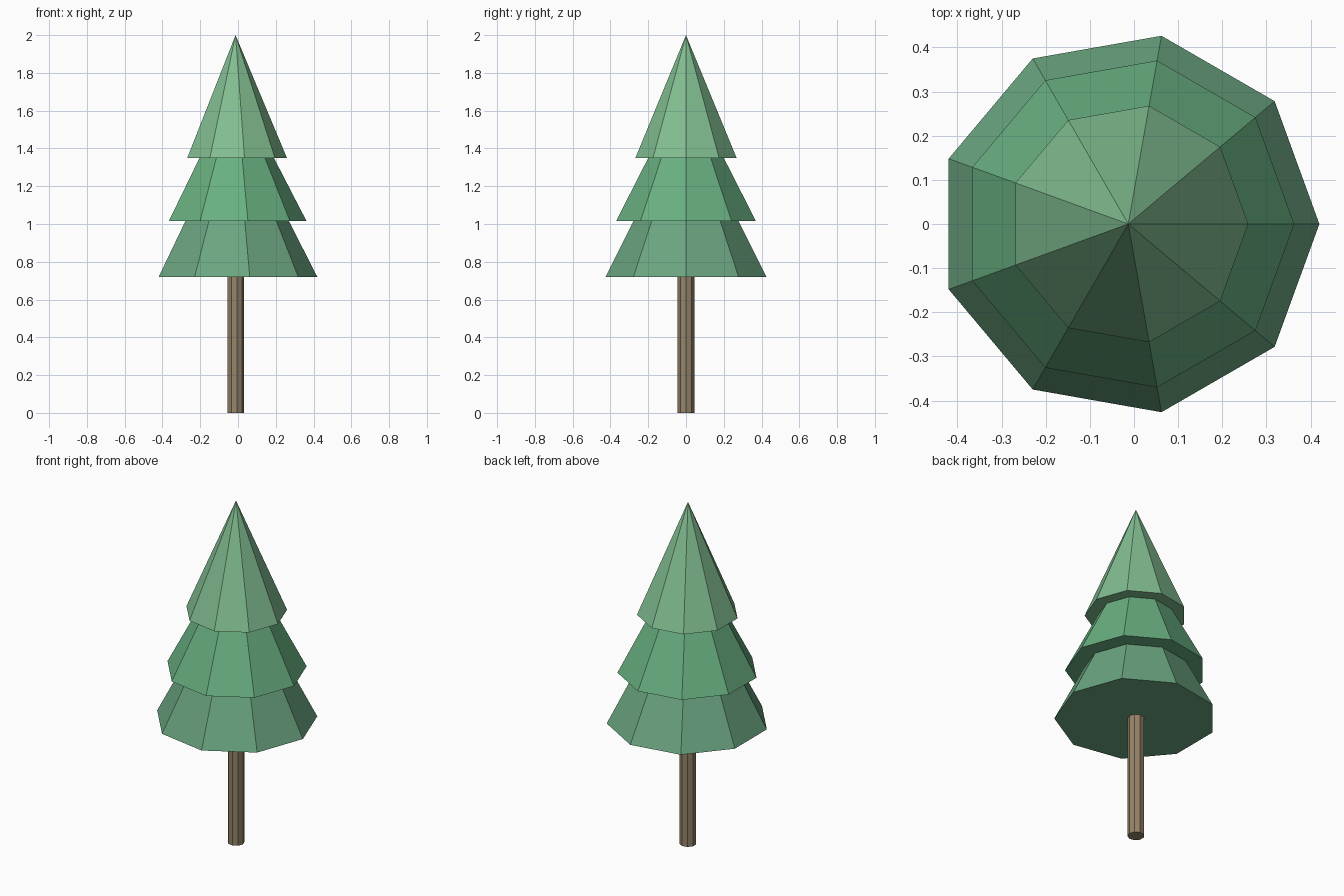
import bpy, bmesh
from math import radians
from mathutils import Matrix

if "Cube" in bpy.data.objects:
    bpy.data.objects.remove(bpy.data.objects["Cube"])

AXIS_X = -0.013   # nine-sided shapes are centred by their bounds, so the axis is offset
SIDES = 9


def material(name, rgb):
    m = bpy.data.materials.new(name)
    m.diffuse_color = (*rgb, 1.0)
    m.use_nodes = True
    m.node_tree.nodes["Principled BSDF"].inputs["Base Color"].default_value = m.diffuse_color
    return m


def cone(name, r_bottom, r_top, z0, z1, mat):
    """Flat-faced nine-sided cone with one corner pointing to +x."""
    bm = bmesh.new()
    place = Matrix.Translation((AXIS_X, 0, (z0 + z1) / 2)) @ Matrix.Rotation(radians(-90), 4, 'Z')
    bmesh.ops.create_cone(bm, cap_ends=True, segments=SIDES, radius1=r_bottom,
                          radius2=r_top, depth=z1 - z0, matrix=place)
    bmesh.ops.remove_doubles(bm, verts=bm.verts, dist=1e-5)
    bmesh.ops.recalc_face_normals(bm, faces=bm.faces)
    mesh = bpy.data.meshes.new(name)
    bm.to_mesh(mesh)
    bm.free()
    mesh.materials.append(mat)
    obj = bpy.data.objects.new(name, mesh)
    bpy.context.collection.objects.link(obj)
    return obj


# Trunk, ending just inside the lowest tier
cone("trunk", 0.045, 0.045, 0.0, 0.73, material("bark", (0.30, 0.23, 0.14)))

# Foliage tiers: name, radius, base height, tip height, colour
tiers = [
    ("lower_foliage", 0.433, 0.72, 1.57, (0.147, 0.376, 0.216)),
    ("middle_foliage", 0.376, 1.015, 1.743, (0.14, 0.43, 0.22)),
    ("upper_foliage", 0.272, 1.35, 2.0, (0.22, 0.51, 0.28)),
]
for name, radius, base, tip, rgb in tiers:
    cone(name, radius, 0.0, base, tip, material(name + "_green", rgb))
